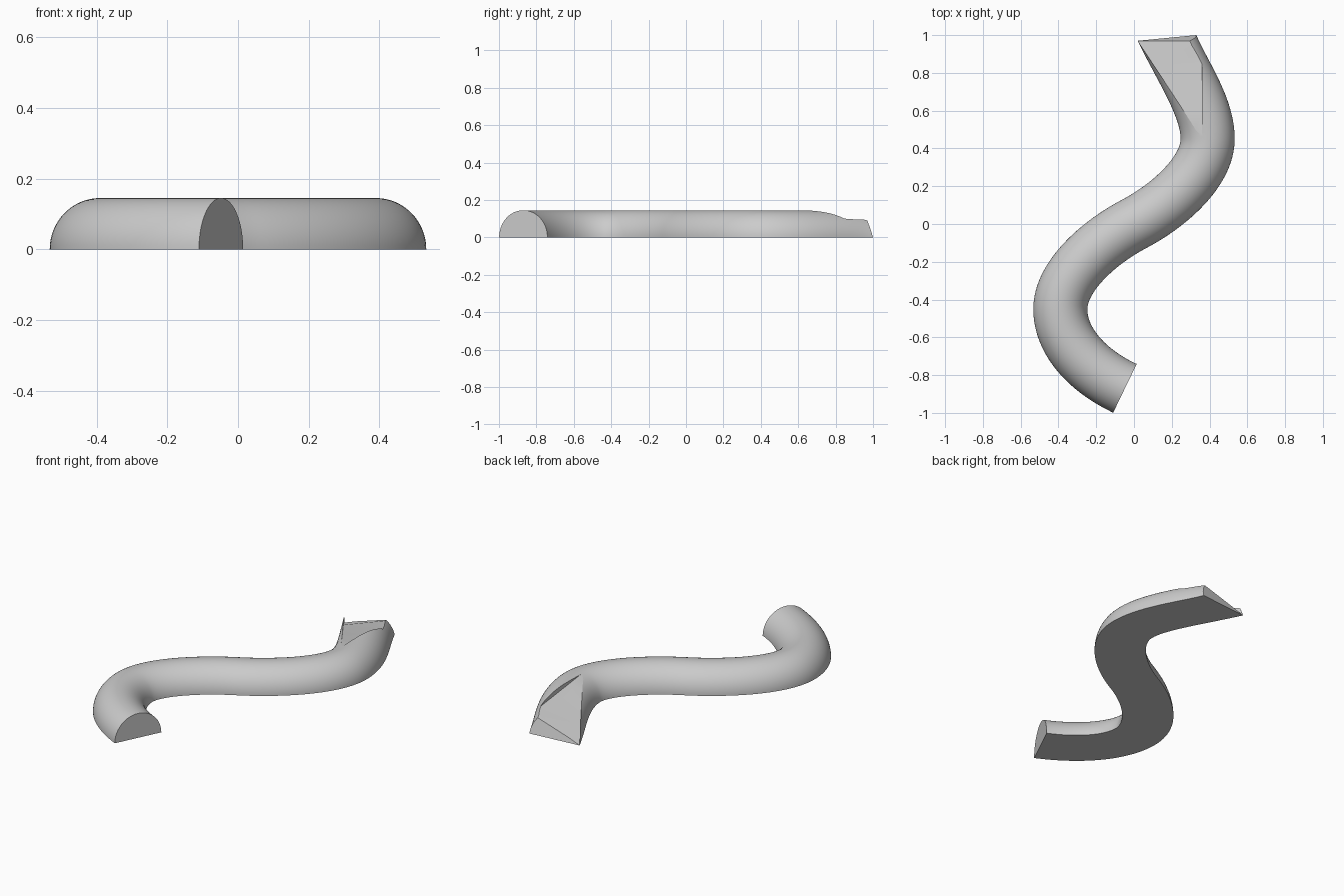
import bpy, bmesh, math
from mathutils import Vector
from mathutils.geometry import interpolate_bezier

if "Cube" in bpy.data.objects:
    bpy.data.objects.remove(bpy.data.objects["Cube"])

HALF_W, HEIGHT = 0.143, 0.145
STEPS, ARC = 32, 40


def loft(name, rings):
    """Closed solid through equally long rings of points."""
    bm = bmesh.new()
    rows = [[bm.verts.new(p) for p in ring] for ring in rings]
    n = len(rows[0])
    for a, b in zip(rows, rows[1:]):
        for i in range(n):
            j = (i + 1) % n
            bm.faces.new((a[i], a[j], b[j], b[i]))
    bm.faces.new(rows[0])
    bm.faces.new(rows[-1])
    bmesh.ops.recalc_face_normals(bm, faces=bm.faces)
    mesh = bpy.data.meshes.new(name)
    bm.to_mesh(mesh)
    bm.free()
    obj = bpy.data.objects.new(name, mesh)
    bpy.context.collection.objects.link(obj)
    return obj


# S-shaped centre line from four bezier pieces
pieces = [
    ((-.048, -.87), (-.25, -.775), (-.39, -.62), (-.39, -.45)),
    ((-.39, -.45), (-.39, -.28), (-.19, -.10), (0, 0)),
    ((0, 0), (.19, .10), (.39, .28), (.39, .45)),
    ((.39, .45), (.39, .62), (.26, .80), (.175, .985)),
]
path = []
for k, piece in enumerate(pieces):
    pts = interpolate_bezier(*[Vector((*p, 0)) for p in piece], STEPS + 1)
    path += pts if k == 0 else pts[1:]

# Half-round section swept along the line; the far end is cut obliquely
rings = []
end_side = Vector((-.155, -.015, 0))
last = len(path) - 1
for i, c in enumerate(path):
    t = (path[min(i + 1, last)] - path[max(i - 1, 0)]).normalized()
    side = Vector((-t.y, t.x, 0)) * HALF_W
    if i == 0:
        side = Vector((-.0625, -.129, 0))
    f = max(0, (i - 3 * STEPS) / STEPS)
    side = side.lerp(end_side, f ** 2)
    ring = []
    for s in range(ARC + 1):
        a = math.pi * s / ARC
        z = HEIGHT * math.sin(a)
        ring.append(c + side * math.cos(a) + Vector((0, -.3 * z * f ** 6, z)))
    rings.append(ring)
body = loft("curved_body", rings)

# Scoop in the far end: y, left x, left z, right x, right z
scoop = [
    (.452, .357, .1445, .36, .1445),
    (.58, .275, .111, .36, .129),
    (.712, .189, .088, .36, .113),
    (.847, .10, .055, .36, .097),
    (.95, .033, .010, .31, .097),
    (1.03, -.02, -.03, .31, .09),
]
cutter = loft("scoop_cutter", [
    [(xl, y, zl), (xr, y, zr), (xr, y, .3), (xl, y, .3)]
    for y, xl, zl, xr, zr in scoop])
cutter.hide_render = True

mod = body.modifiers.new("scoop", 'BOOLEAN')
mod.operation = 'DIFFERENCE'
mod.solver = 'EXACT'
mod.object = cutter
bpy.context.view_layer.objects.active = body
body.select_set(True)
bpy.ops.object.modifier_apply(modifier=mod.name)
bpy.data.objects.remove(cutter)
bpy.ops.object.shade_smooth_by_angle(angle=math.radians(30))
